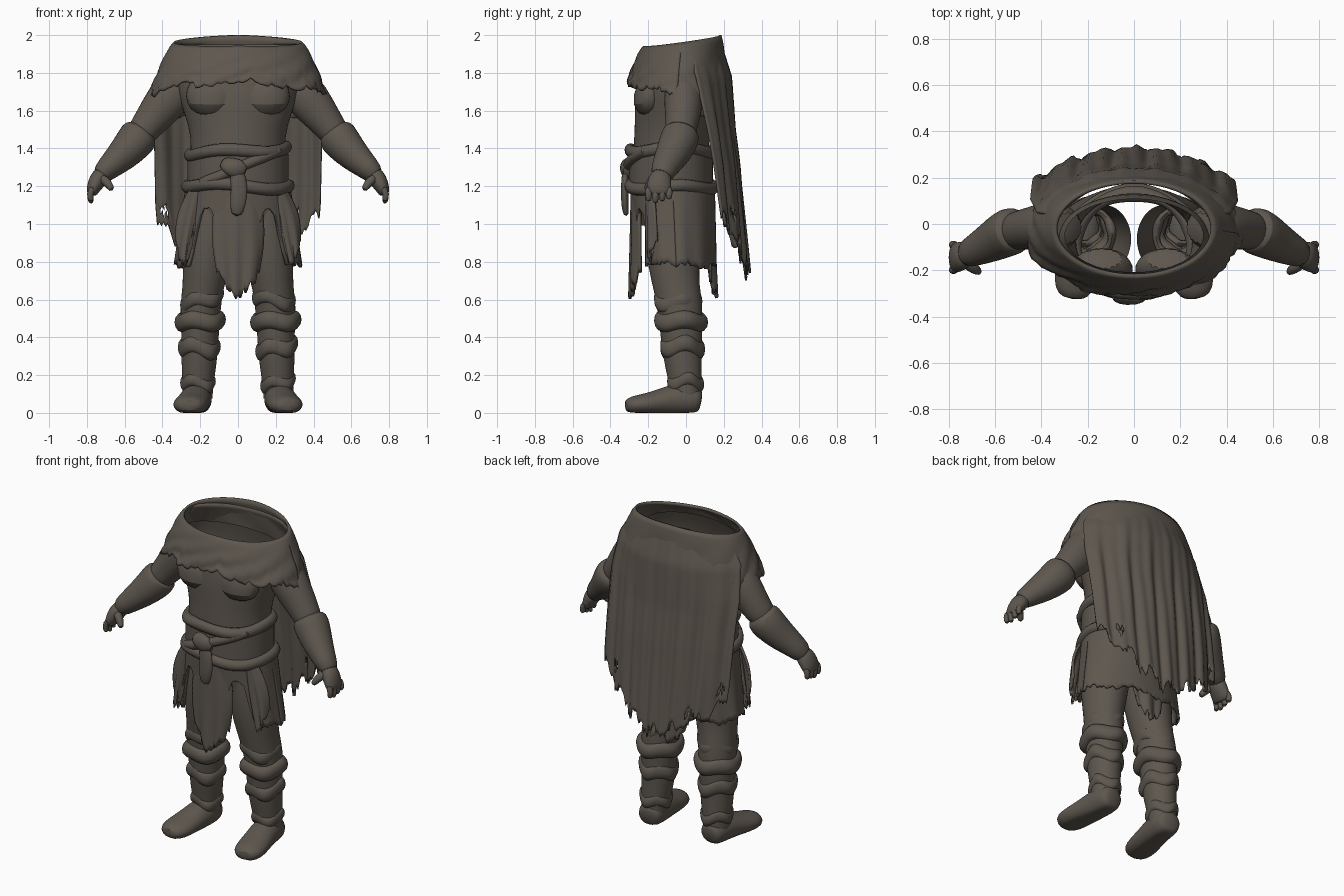
import bpy, bmesh, random
from math import sin, cos, pi, tau
from mathutils import Vector

random.seed(4)
cube = bpy.data.objects.get("Cube")
if cube:
    bpy.data.objects.remove(cube)

mat = bpy.data.materials.new("dark_umber")
mat.use_nodes = True
COLOR = (0.112, 0.095, 0.078, 1)
mat.diffuse_color = COLOR
bsdf = next(n for n in mat.node_tree.nodes if n.type == "BSDF_PRINCIPLED")
bsdf.inputs["Base Color"].default_value = COLOR
bsdf.inputs["Roughness"].default_value = 0.9


def finish(name, bm, thick=0, subsurf=0):
    bmesh.ops.remove_doubles(bm, verts=bm.verts, dist=0.0004)
    bmesh.ops.recalc_face_normals(bm, faces=bm.faces)
    me = bpy.data.meshes.new(name)
    bm.to_mesh(me)
    bm.free()
    me.materials.append(mat)
    ob = bpy.data.objects.new(name, me)
    bpy.context.collection.objects.link(ob)
    bpy.ops.object.select_all(action="DESELECT")
    ob.select_set(True)
    bpy.context.view_layer.objects.active = ob
    bpy.ops.object.shade_smooth_by_angle(angle=0.9)
    if thick:
        m = ob.modifiers.new("thickness", "SOLIDIFY")
        m.thickness, m.offset = thick, 0
    if subsurf:
        m = ob.modifiers.new("smooth", "SUBSURF")
        m.levels = m.render_levels = subsurf
    return ob


def sheet(name, f, nu, nv, thick=0.0, keep=None):
    """Grid surface from f(u, v); keep() may cut holes."""
    bm = bmesh.new()
    g = [[bm.verts.new(f(i / nu, j / nv)) for j in range(nv + 1)] for i in range(nu + 1)]
    for i in range(nu):
        for j in range(nv):
            if keep is None or keep(g[i][j].co):
                bm.faces.new((g[i][j], g[i + 1][j], g[i + 1][j + 1], g[i][j + 1]))
    return finish(name, bm, thick)


def tube(name, pts, side=1, n=16, caps=True, floor=None):
    """Elliptical sections (x, y, z, r1, r2) set across a path."""
    bm = bmesh.new()
    cs = [Vector((p[0] * side, p[1], p[2])) for p in pts]
    rings = []
    for i, p in enumerate(pts):
        d = (cs[min(i + 1, len(cs) - 1)] - cs[max(i - 1, 0)]).normalized()
        a = Vector((1, 0, 0))
        a = (a - d * a.dot(d)).normalized()
        b = d.cross(a)
        ring = []
        for k in range(n):
            t = tau * k / n
            co = cs[i] + a * p[3] * cos(t) + b * p[4] * sin(t)
            if floor is not None:
                co.z = max(co.z, floor)
            ring.append(bm.verts.new(co))
        rings.append(ring)
    for r, s in zip(rings, rings[1:]):
        for k in range(n):
            bm.faces.new((r[k], r[(k + 1) % n], s[(k + 1) % n], s[k]))
    if caps:
        bm.faces.new(rings[0])
        bm.faces.new(rings[-1])
    return finish(name, bm, subsurf=1)


def roll(name, cx, cy, z, rx, ry, r, h, tilt=0.0, wob=0.0):
    """Padded ring around a body part."""
    def f(u, v):
        a, b = tau * u, tau * v
        k = r * cos(b) * (1 + wob * sin(5 * a))
        return (cx + (rx + k) * cos(a), cy + (ry + k) * sin(a),
                z + h * sin(b) + tilt * cos(a) + wob * 0.08 * sin(3 * a + 1))
    sheet(name, f, 48, 12)


def lerp(table, x):
    for (a, p), (b, q) in zip(table, table[1:]):
        if x <= b:
            return p + (q - p) * max(0, (x - a) / (b - a))
    return table[-1][1]


# Torso, open at both ends
tube("torso", [(0, -.07, 1.0, .25, .17), (0, -.08, 1.2, .265, .2), (0, -.08, 1.4, .245, .2),
               (0, -.07, 1.52, .26, .2), (0, -.07, 1.65, .31, .205), (0, -.06, 1.78, .34, .19),
               (0, -.05, 1.88, .3, .16)], n=32, caps=False)

for side, label in ((1, "left"), (-1, "right")):
    # Chest and arm
    tube(label + "_chest", [(.14, -.14, 1.78, .1, .06), (.14, -.19, 1.71, .14, .085),
                            (.14, -.2, 1.64, .14, .095), (.14, -.17, 1.58, .09, .06)], side)
    tube(label + "_upper_arm", [(.27, -.02, 1.78, .09, .08), (.34, -.01, 1.7, .125, .11),
                                (.42, -.015, 1.6, .105, .1), (.49, -.025, 1.51, .085, .085),
                                (.55, -.04, 1.43, .075, .08)], side)
    tube(label + "_sleeve", [(.5, -.02, 1.5, .07, .075), (.515, -.025, 1.48, .107, .105),
                             (.55, -.04, 1.43, .105, .105), (.62, -.08, 1.355, .085, .09),
                             (.69, -.115, 1.295, .065, .07), (.74, -.135, 1.245, .05, .06)], side)
    tube(label + "_palm", [(.71, -.125, 1.28, .045, .05), (.745, -.14, 1.23, .05, .065),
                           (.77, -.145, 1.18, .035, .068), (.775, -.145, 1.15, .025, .06)], side)
    for k in range(4):
        y = -.198 + .036 * k
        tip = 1.105 + .012 * abs(k - 1)
        tube(f"{label}_finger_{k + 1}", [(.765, y, 1.2, .02, .02), (.788, y, 1.155, .019, .02),
                                         (.775, y, tip, .016, .016)], side, 8)
    tube(label + "_thumb", [(.73, -.165, 1.25, .03, .03), (.685, -.195, 1.215, .025, .025),
                            (.665, -.21, 1.175, .017, .017)], side, 8)
    # Leg, open at the hip
    tube(label + "_leg", [(.13, -.065, 1.15, .12, .15), (.15, -.07, .95, .14, .155),
                          (.17, -.065, .78, .125, .138), (.185, -.05, .66, .108, .122),
                          (.2, -.03, .56, .11, .122), (.2, -.025, .42, .1, .112),
                          (.205, -.02, .3, .098, .103), (.21, -.005, .18, .085, .09),
                          (.215, 0, .08, .08, .08)], side, 20, False)
    roll(label + "_knee_band", .2 * side, -.03, .485, .1, .108, .035, .048, 0, .12)
    roll(label + "_shin_wrap", .205 * side, -.022, .345, .088, .095, .024, .045, .01 * side, .2)
    roll(label + "_thigh_fold", .19 * side, -.045, .6, .095, .108, .02, .04, -.02 * side, .2)
    roll(label + "_ankle_fold", .212 * side, -.005, .16, .075, .08, .018, .035, .008 * side, .2)
    # Boot
    tube(label + "_boot", [(.213, .082, .06, .05, .05), (.215, .06, .065, .078, .075),
                           (.22, -.04, .075, .083, .09), (.235, -.13, .058, .088, .07),
                           (.25, -.22, .045, .095, .056), (.26, -.285, .04, .085, .05),
                           (.265, -.325, .035, .045, .03)], side, 20, True, 0)

# Waist band and twisted belts
roll("upper_belt", 0, -.085, 1.385, .255, .215, .03, .033, .012, .15)
roll("lower_belt", 0, -.08, 1.2, .27, .222, .03, .033, -.008, .15)
sheet("waist_band", lambda u, v: (.268 * cos(tau * u), -.08 + .222 * sin(tau * u), 1.21 + .16 * v), 48, 4)
tube("belt_knot", [(-.09, -.3, 1.33, .03, .02), (-.05, -.315, 1.31, .05, .035),
                   (.0, -.32, 1.29, .06, .035), (.04, -.31, 1.27, .035, .02)])
tube("belt_crossing", [(.24, -.2, 1.4, .03, .03), (.13, -.285, 1.35, .03, .03), (.02, -.315, 1.31, .03, .03),
                       (-.1, -.3, 1.25, .03, .03), (-.22, -.23, 1.21, .03, .03)])
tube("belt_tail", [(-.01, -.32, 1.29, .04, .02), (.01, -.325, 1.2, .045, .02),
                   (.0, -.325, 1.1, .045, .02), (-.01, -.315, 1.04, .025, .015)])


# Ragged hems, one random offset per column
def ragged(count, amount):
    j = [random.uniform(-amount, amount) for _ in range(count)] 
    return lambda u: j[int(u * count + .5) % count] + amount * sin(u * 41)


# Shoulder mantle with open collar
jag = ragged(120, .014)

def mantle(u, v):
    a = tau * u
    s = sin(a)
    top = 1.97 + .03 * s - .012 * abs(cos(a))
    hem = lerp([(-1, 1.765), (-.93, 1.72), (-.6, 1.74), (-.2, 1.68), (.1, 1.66), (.4, 1.58), (1, 1.55)], s)
    z = top + (hem + jag(u) - top) * v
    k = min(1, (top - z) / .26) ** .75
    fold = .007 * sin(9 * a + 14 * v) * v
    rx = .335 + .125 * k + fold
    ry = .2 + .085 * k + fold - .02 * k * max(0, s)
    return (rx * cos(a), -.02 - .025 * k + ry * s, z)

sheet("shoulder_mantle", mantle, 120, 14, .014)

# Long torn cape
cape_jag = ragged(80, .032)

def cape(u, v):
    t = 2 * u - 1
    hem = .74 + .29 * abs(t) ** 1.4 + .02 * t + cape_jag(u)
    z = 1.95 + (hem - 1.95) * v
    w = lerp([(.7, .4), (1.1, .435), (1.6, .445), (1.8, .42), (1.95, .33)], z)
    back = lerp([(.7, .33), (1.3, .275), (1.5, .25), (1.78, .235), (1.95, .185)], z)
    drop = lerp([(.9, .11), (1.5, .13), (1.8, .18), (1.95, .15)], z)
    fold = (.009 * sin(t * 19 + 2 * z) + .006 * sin(t * 37)) * min(1, v * 2)
    return (w * t, back - drop * abs(t) ** 2.4 + fold, z)

HOLES = ((-.39, 1.08, .022), (-.22, .93, .022), (.3, 1.06, .018))
sheet("cape", cape, 80, 44, .012,
      lambda c: all((c.x - x) ** 2 + (c.z - z) ** 2 > r * r for x, z, r in HOLES))

# Skirt, split over the front of each thigh
skirt_jag = ragged(112, .012)

def skirt(u, v):
    a = tau * u
    hem = .78
    if sin(a) < 0:
        hem = lerp([(0, 1.0), (.35, .98), (.5, 1.08), (.66, 1.06), (.78, .79), (1, .78)], abs(cos(a)))
    z = 1.2 + (hem + skirt_jag(u) - 1.2) * v
    k = (1.2 - z) / .42
    return ((.27 + .06 * k + .006 * sin(11 * a) * k) * cos(a),
            -.07 + .02 * k + (.215 - .01 * k) * sin(a), z)

sheet("skirt", skirt, 112, 14, .016)


# Hanging cloths, front and back
def cloth(name, y0, y1, x0, w0, w1, bottom, sign):
    edge = ragged(20, .016)
    def f(u, v):
        t = 2 * u - 1
        hem = bottom + .13 * abs(t) ** 1.5 + edge(u)
        w = w0 + (w1 - w0) * v + .03 * sin(pi * v)
        return (x0 * v + w * t, y0 + (y1 - y0) * v - sign * .04 * t * t + .01 * sin(t * 8) * v,
                1.2 + (hem - 1.2) * v)
    sheet(name, f, 20, 16, .016)

cloth("front_cloth", -.285, -.29, .0, .1, .11, .62, -1)
cloth("back_cloth", .135, .155, .0, .13, .1, .62, 1)
for side, label in ((1, "left"), (-1, "right")):
    cloth(label + "_front_strip", -.21, -.2, .08 * side, .03, .035, .78, -1)
    bpy.context.object.location.x = .21 * side
